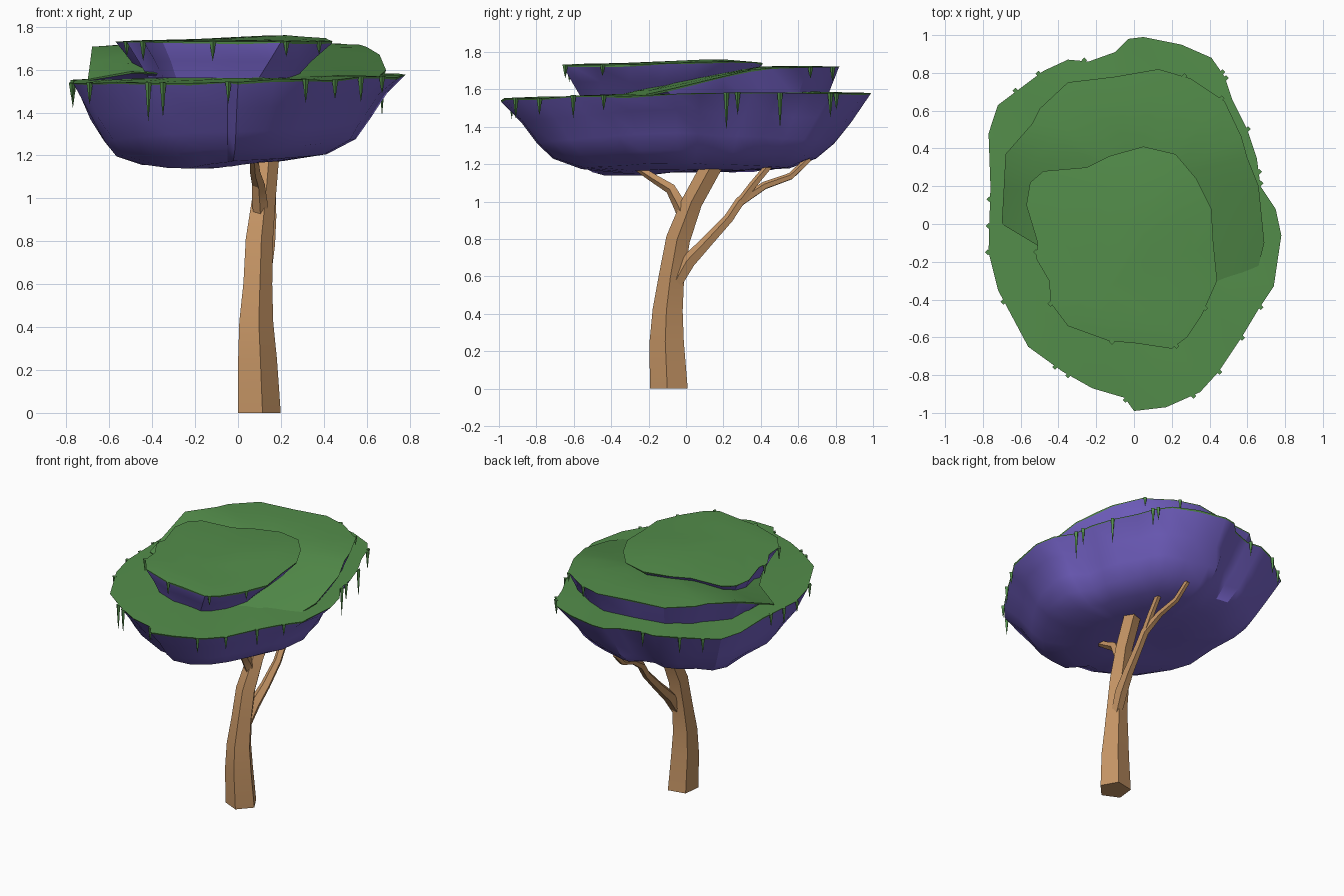
import bpy, bmesh, math, random
from mathutils import Vector

random.seed(4)
old = bpy.data.objects.get("Cube")
if old:
    bpy.data.objects.remove(old, do_unlink=True)


def material(name, rgb):
    mat = bpy.data.materials.new(name)
    mat.use_nodes = True
    mat.diffuse_color = (*rgb, 1)
    mat.node_tree.nodes["Principled BSDF"].inputs["Base Color"].default_value = (*rgb, 1)
    return mat


GREEN = material("moss green", (0.088, 0.27, 0.07))
PURPLE = material("canopy purple", (0.18, 0.125, 0.58))
WOOD = material("warm wood", (0.56, 0.30, 0.13))


def finish(bm, name, materials, angle=28):
    bmesh.ops.recalc_face_normals(bm, faces=bm.faces)
    mesh = bpy.data.meshes.new(name)
    bm.to_mesh(mesh)
    bm.free()
    for mat in materials:
        mesh.materials.append(mat)
    obj = bpy.data.objects.new(name, mesh)
    bpy.context.collection.objects.link(obj)
    bpy.ops.object.select_all(action="DESELECT")
    bpy.context.view_layer.objects.active = obj
    obj.select_set(True)
    bpy.ops.object.shade_smooth_by_angle(angle=math.radians(angle))
    return obj


def clamp(v):
    return min(max(v, 0), 1)


def bridge(bm, a, b, index=0):
    for i in range(len(a)):
        j = (i + 1) % len(a)
        bm.faces.new((a[i], a[j], b[j], b[i])).material_index = index


def fan(bm, ring, tip, index=0):
    for i in range(len(ring)):
        bm.faces.new((ring[i], ring[(i + 1) % len(ring)], tip)).material_index = index


def canopy(name, outline, centre, top, rings, rough, shift=lambda x, y: 0):
    """Mossy top surface, thin green lip, then a rock-like tapering underside."""
    bm = bmesh.new()
    cx, cy = centre

    def ring(scale, height, jitter=0):
        verts = []
        for x, y in outline:
            s = scale + random.uniform(-jitter, jitter)
            px, py = cx + (x - cx) * s, cy + (y - cy) * s
            verts.append(bm.verts.new((px, py, height(px, py))))
        return verts

    inner = ring(0.45, lambda x, y: top(x, y) + 0.008)
    middle = ring(0.78, lambda x, y: top(x, y) + 0.006)
    rim = ring(1, top)
    lip = ring(0.995, lambda x, y: top(x, y) - random.uniform(0.003, 0.012))
    fan(bm, inner, bm.verts.new((cx, cy, top(cx, cy) + 0.01)))
    bridge(bm, inner, middle)
    bridge(bm, middle, rim)
    bridge(bm, rim, lip)
    last = lip
    for scale, z in rings:
        lower = ring(scale, lambda x, y: z + shift(x, y), rough)
        bridge(bm, last, lower, 1)
        last = lower
    fan(bm, last, bm.verts.new((cx, cy, rings[-1][1])), 1)
    return finish(bm, name, (GREEN, PURPLE))


# Canopy outlines, anticlockwise from the left side
low_outline = [(.78, -.06), (.75, .08), (.67, .2), (.65, .35), (.6, .5), (.52, .66),
               (.48, .78), (.41, .88), (.25, .95), (.05, .99), (-.03, .98), (-.1, .91),
               (-.24, .86), (-.35, .87), (-.48, .81), (-.6, .72), (-.72, .63), (-.77, .48),
               (-.76, .2), (-.77, -.15), (-.72, -.35), (-.56, -.65), (-.38, -.78),
               (-.22, -.87), (-.05, -.92), (0, -.99), (.17, -.97), (.35, -.89),
               (.45, -.78), (.57, -.6), (.66, -.45), (.74, -.33)]
mid_outline = [(.69, -.1), (.66, .2), (.6, .35), (.57, .46), (.48, .65), (.3, .77),
               (.13, .82), (-.1, .78), (-.35, .75), (-.5, .61), (-.54, .53), (-.68, .37),
               (-.69, .18), (-.7, 0), (-.5, -.12), (-.4, -.3), (.1, -.4), (.45, -.4),
               (.64, -.3)]
top_outline = [(.42, -.1), (.41, .08), (.33, .24), (.22, .37), (.05, .41), (-.13, .36),
               (-.25, .3), (-.48, .28), (-.55, .22), (-.57, .1), (-.51, -.1), (-.52, -.18),
               (-.45, -.3), (-.44, -.42), (-.35, -.54), (-.13, -.62), (0, -.63),
               (.2, -.66), (.28, -.6), (.36, -.48), (.44, -.3)]


def low_z(x, y):
    return 1.56 + .02 * x + .015 * y + .006 * math.sin(9 * x + 7 * y)


def mid_z(x, y):
    # The ramp up to the back starts later towards both sides
    start = -.45 + .45 * clamp((-x - .4) / .25) + .17 * clamp((x - .3) / .35)
    t = clamp((y - start) / (.39 - start))
    return 1.555 + .16 * t + .015 * max(y - .4, 0)


def top_z(x, y):
    return 1.73 + .025 * math.exp(-((x - .2) ** 2 + (y - .15) ** 2) / .12)


def belly(x, y):
    bulge = .045 * math.exp(-((x + .2) ** 2 + (y + .35) ** 2) / .03)
    return .13 * (x + .05) * abs(x + .05) - bulge


canopy("lower_canopy", low_outline, (-.05, 0), low_z,
       [(.885, 1.42), (.8, 1.31), (.71, 1.23), (.56, 1.178), (.3, 1.165)], .015, belly)
canopy("middle_canopy", mid_outline, (0, .2), mid_z, [(.87, 1.545)], .02)
canopy("upper_canopy", top_outline, (-.14, -.34), top_z, [(.84, 1.64), (.71, 1.56)], .02)


def limb(name, path, twist=0):
    """Five-sided tapering limb along points given as x, y, z, radius."""
    bm = bmesh.new()
    rings = []
    for i, (x, y, z, r) in enumerate(path):
        a, b = path[max(i - 1, 0)], path[min(i + 1, len(path) - 1)]
        along = Vector(b[:3]) - Vector(a[:3])
        if z == 0:
            along = Vector((0, 0, 1))
        turn = Vector((0, 0, 1)).rotation_difference(along)
        ring = []
        for k in range(5):
            t = 2 * math.pi * k / 5 - math.pi / 2 + twist
            offset = turn @ Vector((r * math.cos(t), r * math.sin(t), 0))
            ring.append(bm.verts.new(Vector((x, y, z)) + offset))
        rings.append(ring)
    for a, b in zip(rings, rings[1:]):
        bridge(bm, a, b)
    bm.faces.new(rings[0])
    bm.faces.new(rings[-1])
    return finish(bm, name, (WOOD,))


# Trunk and branches
limb("trunk", [(.093, -.088, 0, .107), (.085, -.1, .25, .097), (.08, -.095, .42, .085),
               (.088, -.075, .6, .072), (.095, -.04, .8, .068), (.118, .035, 1, .058),
               (.135, .145, 1.2, .058)], .2)
limb("front_branch", [(.108, .01, .86, .03), (.102, -.03, .98, .038), (.095, -.08, 1.07, .031),
                      (.08, -.17, 1.125, .025), (.075, -.27, 1.19, .02)])
limb("back_branch", [(.1, -.07, .53, .035), (.12, .015, .68, .042), (.14, .11, .78, .034),
                     (.152, .23, .91, .028), (.15, .29, 1, .028), (.13, .42, 1.085, .022),
                     (.11, .56, 1.135, .02), (.1, .66, 1.23, .018)])
limb("back_branch_fork", [(.15, .27, .97, .024), (.16, .36, 1.09, .022),
                          (.17, .46, 1.21, .02)])


def vines(name, outline, height, spots):
    """Tapering moss strands hung from the rim at fractional outline positions."""
    bm = bmesh.new()
    for spot, length in spots:
        i = int(spot)
        p = Vector(outline[i]).lerp(Vector(outline[(i + 1) % len(outline)]), spot - i)
        z = height(*p)
        p *= 1.005
        rings = []
        for drop, r in ((-.002, .015), (.25 * length, .011), (.6 * length, .007)):
            rings.append([bm.verts.new((p.x + r * math.cos(t), p.y + r * math.sin(t), z - drop))
                          for t in (0, 1.57, 3.14, 4.71)])
        for a, b in zip(rings, rings[1:]):
            bridge(bm, a, b)
        bm.faces.new(rings[0])
        fan(bm, rings[-1], bm.verts.new((p.x, p.y, z - length)))
    return finish(bm, name, (GREEN,))


vines("lower_vines", low_outline, low_z,
      [(2.1, .2), (2.5, .12), (4, .19), (5.9, .13), (6.2, .09), (12.2, .1), (14.2, .12),
       (15.2, .1), (18.2, .09), (18.6, .12), (19, .08), (20.2, .1), (21.8, .18), (22.2, .16),
       (24.1, .1), (26.8, .11), (28, .09), (29, .12), (30.1, .08)])
vines("upper_vines", top_outline, top_z,
      [(13, .09), (10.6, .07), (15.1, .09), (17.3, .07), (19.2, .06)])
vines("middle_vines", mid_outline, mid_z, [(5.2, .08), (4.1, .06)])
